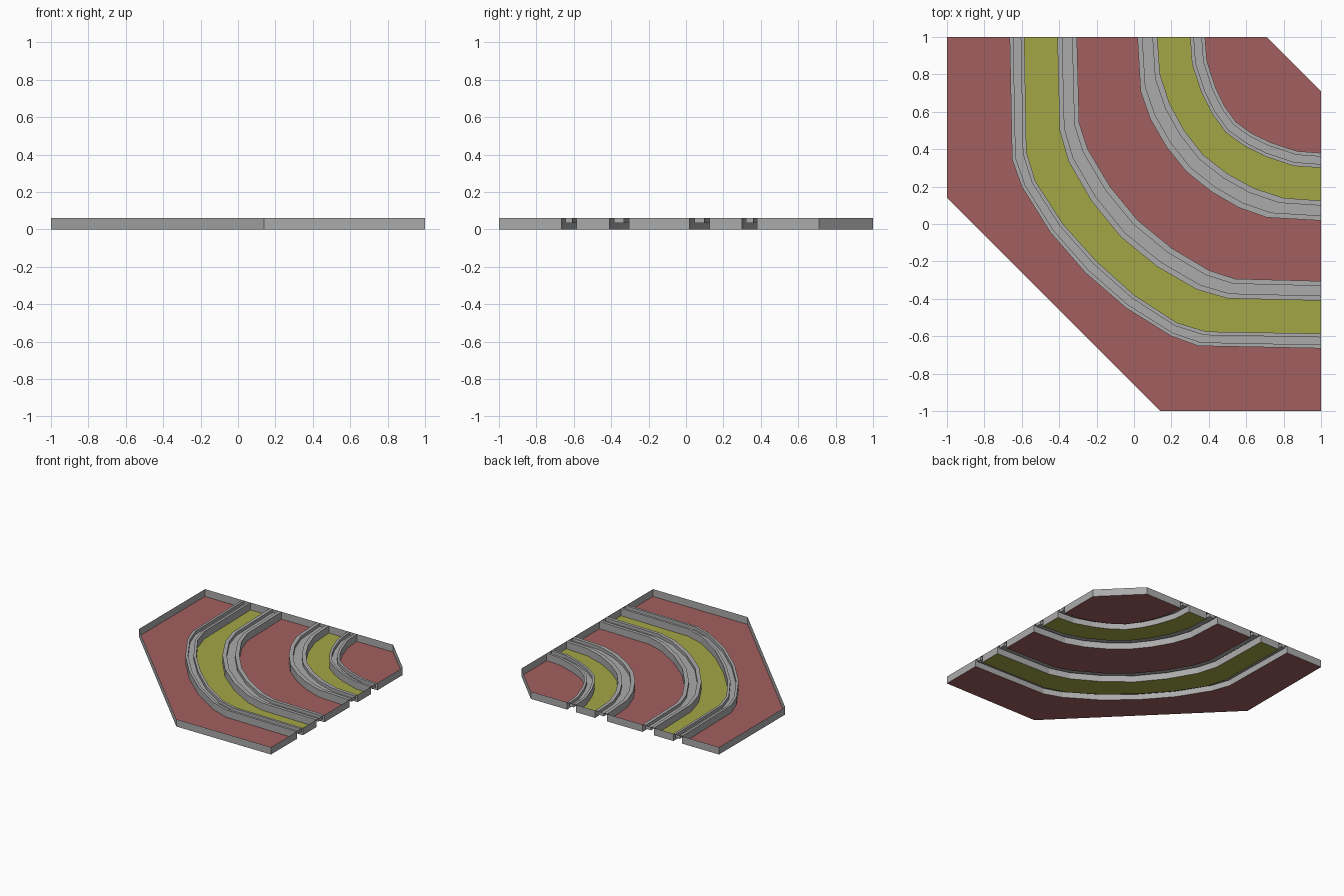
import bpy

if "Cube" in bpy.data.objects:
    bpy.data.objects.remove(bpy.data.objects["Cube"])

H = 0.06          # height of walls and rails
GROOVE = 0.034    # height of the groove floor


def material(name, rgb):
    m = bpy.data.materials.new(name)
    m.diffuse_color = (*rgb, 1)
    m.use_nodes = True
    m.node_tree.nodes["Principled BSDF"].inputs["Base Color"].default_value = m.diffuse_color
    return m


RED = material("red_floor", (0.37, 0.115, 0.115))
OLIVE = material("olive_floor", (0.37, 0.38, 0.06))
GREY = material("grey_walls", (0.41, 0.41, 0.41))


def make(name, verts, faces, mat=GREY):
    me = bpy.data.meshes.new(name)
    me.from_pydata(verts, [], faces)
    me.update()
    ob = bpy.data.objects.new(name, me)
    bpy.context.collection.objects.link(ob)
    me.materials.append(mat)
    return ob


def mirrored(half):
    """Complete a path by reflecting it over the x = y diagonal."""
    return half + [(y, x) for x, y in reversed(half[:-1])]


def tray(name, outline, mat):
    """Coloured floor at ground level with thin upright walls around it."""
    n = len(outline)
    low = [(x, y, 0) for x, y in outline]
    top = [(x, y, H) for x, y in outline]
    make(name + "_floor", low, [list(range(n))], mat)
    make(name + "_walls", low + top,
         [(i, (i + 1) % n, n + (i + 1) % n, n + i) for i in range(n)])


def rail(name, outer, inner):
    """Grooved strip bridging the gap between two trays, groove closed at both ends."""
    section = [(0, H), (0.25, H), (0.25, GROOVE), (0.75, GROOVE), (0.75, H), (1, H)]
    k = len(section)
    verts = [(a[0] + (b[0] - a[0]) * t, a[1] + (b[1] - a[1]) * t, z)
             for a, b in zip(outer, inner) for t, z in section]
    faces = [(i * k + j, (i + 1) * k + j, (i + 1) * k + j + 1, i * k + j + 1)
             for i in range(len(outer) - 1) for j in range(k - 1)]
    last = (len(outer) - 1) * k
    faces += [(1, 2, 3, 4), (last + 4, last + 3, last + 2, last + 1)]
    make(name, verts, faces)


# Rail edges from the outside of the bend to the inside (half paths)
edges = [mirrored(h) for h in (
    [(-0.665, 1), (-0.652, 0.345), (-0.60, 0.20), (-0.448, -0.044), (-0.26, -0.26)],
    [(-0.586, 1), (-0.575, 0.385), (-0.527, 0.228), (-0.38, 0.001), (-0.20, -0.20)],
    [(-0.41, 1), (-0.398, 0.50), (-0.35, 0.335), (-0.228, 0.124), (-0.07, -0.07)],
    [(-0.305, 1), (-0.293, 0.54), (-0.247, 0.40), (-0.128, 0.20), (0.02, 0.02)],
    [(0.018, 1), (0.035, 0.71), (0.088, 0.56), (0.173, 0.413), (0.28, 0.28)],
    [(0.125, 1), (0.139, 0.80), (0.192, 0.64), (0.27, 0.498), (0.37, 0.37)],
    [(0.30, 1), (0.31, 0.855), (0.36, 0.705), (0.416, 0.592), (0.49, 0.49)],
    [(0.38, 1), (0.39, 0.87), (0.438, 0.725), (0.484, 0.63), (0.545, 0.545)],
)]

# Grooved rails
for i in range(4):
    rail(f"rail_{i + 1}", edges[2 * i], edges[2 * i + 1])

# Trays: outside corner, three bands, inside corner
tray("outer_corner", [(-1, 1), (-1, 0.14), (0.14, -1), (1, -1)] + edges[0][::-1], RED)
for name, a, b, mat in (("outer_lane", 1, 2, OLIVE),
                        ("middle_band", 3, 4, RED),
                        ("inner_lane", 5, 6, OLIVE)):
    tray(name, edges[a] + edges[b][::-1], mat)
tray("inner_corner", edges[7] + [(1, 0.71), (0.71, 1)], RED)
